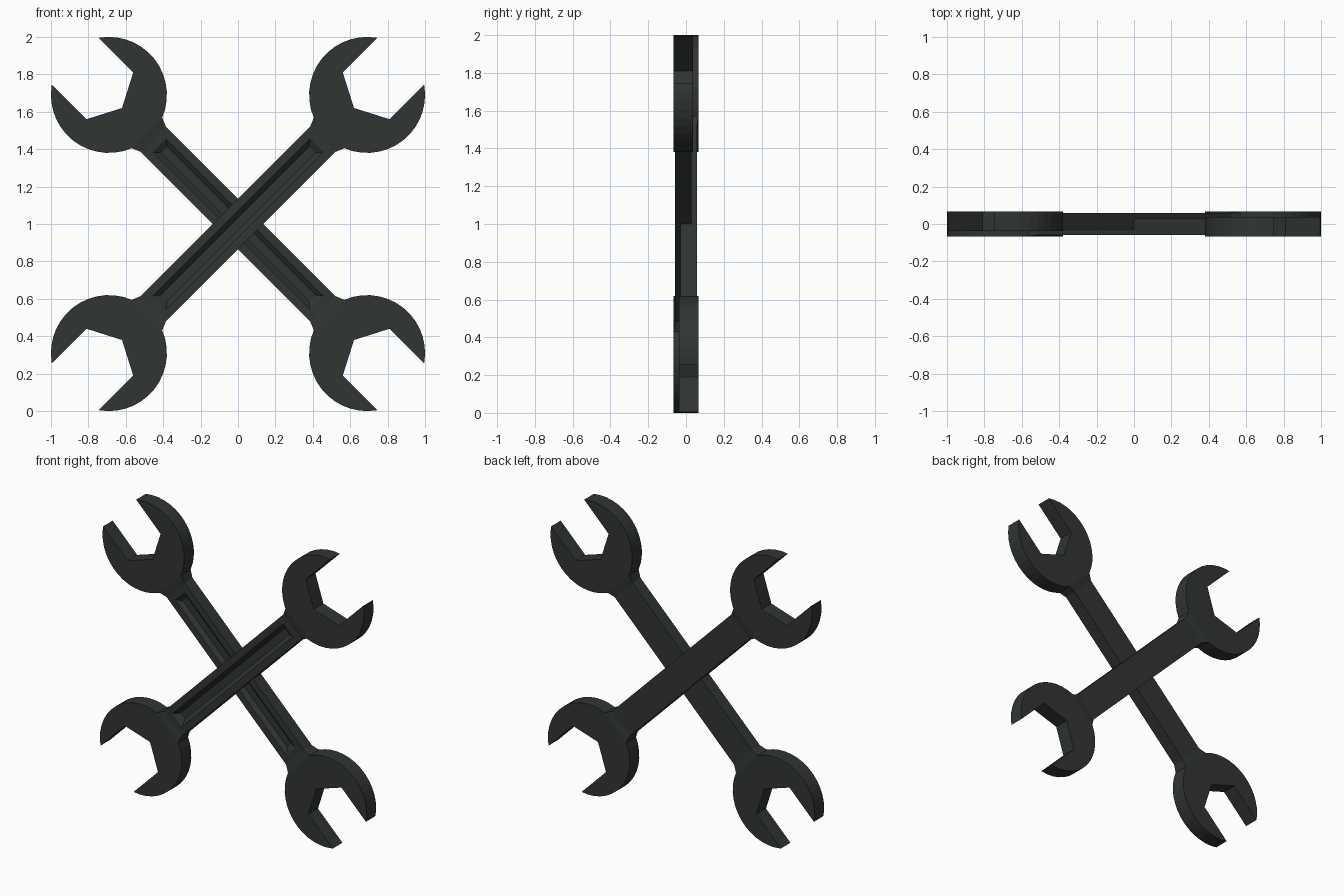
import bpy, bmesh
from math import sin, cos, asin, pi, sqrt

if "Cube" in bpy.data.objects:
    bpy.data.objects.remove(bpy.data.objects["Cube"])

# Dimensions in wrench space: u along the handle, v across it, y through it
HEAD_U, HEAD_R, HEAD_T = 0.976, 0.31, 0.052
NECK_U, NECK_W = 0.64, 0.095
HANDLE_T = 0.044
JAW_W, ROOT_W = 0.177, 0.115
ARC_STEPS = 14

steel = bpy.data.materials.new("dark_steel")
steel.diffuse_color = (0.03, 0.036, 0.032, 1)
steel.use_nodes = True
steel.node_tree.nodes["Principled BSDF"].inputs["Base Color"].default_value = steel.diffuse_color


def head_outline():
    """Open-end head: arc from neck to jaw tip, hexagonal notch, arc back."""
    a0, a1 = pi - asin(ROOT_W / HEAD_R), asin(JAW_W / HEAD_R)
    arc = []
    for i in range(ARC_STEPS + 1):
        a = a0 + (a1 - a0) * i / ARC_STEPS
        arc.append((HEAD_U + HEAD_R * cos(a), HEAD_R * sin(a)))
    notch = [(0.969, JAW_W), (0.877, 0), (0.969, -JAW_W)]
    return arc + notch + [(u, -v) for u, v in reversed(arc)]


def make_wrench(name, side, offset):
    bm = bmesh.new()

    def ring(points, y):
        return [bm.verts.new(((u - v) / sqrt(2) * side, y + offset,
                              1 + (u + v) / sqrt(2))) for u, v in points]

    def bridge(a, b, skip=()):
        n = len(a)
        for i in range(n):
            if i not in skip:
                j = (i + 1) % n
                bm.faces.new((a[i], a[j], b[j], b[i]))

    def rect(u, v):
        return [(-u, -v), (u, -v), (u, v), (-u, v)]

    # Handle with a tapered groove in its front face (ends stay open for necks)
    back = ring(rect(NECK_U, NECK_W), HANDLE_T)
    front = ring(rect(NECK_U, NECK_W), -HANDLE_T)
    lip = ring(rect(0.595, 0.05), -HANDLE_T)
    floor = ring(rect(0.56, 0.024), -HANDLE_T + 0.024)
    bm.faces.new(back)
    bridge(back, front, skip=(1, 3))
    bridge(front, lip)
    bridge(lip, floor)
    bm.faces.new(floor)

    outline = head_outline()
    root_u = outline[0][0]
    for s in (1, -1):
        # Head
        pts = [(u * s, v) for u, v in outline]
        f, b = ring(pts, -HEAD_T), ring(pts, HEAD_T)
        bm.faces.new(f)
        bm.faces.new(b)
        bridge(f, b, skip=(len(pts) - 1,))

        # Flared neck joining handle to head
        def section(u, w, t):
            p = [(u * s, w), (u * s, -w)]
            return ring(p, -t) + ring(p[::-1], t)
        bridge(section(NECK_U, NECK_W, HANDLE_T),
               section(root_u, ROOT_W, HEAD_T))

    bmesh.ops.remove_doubles(bm, verts=bm.verts, dist=1e-5)
    bmesh.ops.recalc_face_normals(bm, faces=bm.faces)
    mesh = bpy.data.meshes.new(name)
    bm.to_mesh(mesh)
    bm.free()
    mesh.materials.append(steel)
    obj = bpy.data.objects.new(name, mesh)
    bpy.context.collection.objects.link(obj)
    return obj


# Two crossed wrenches, one slightly ahead of the other
make_wrench("front_wrench", 1, -0.014)
make_wrench("back_wrench", -1, 0.014)
